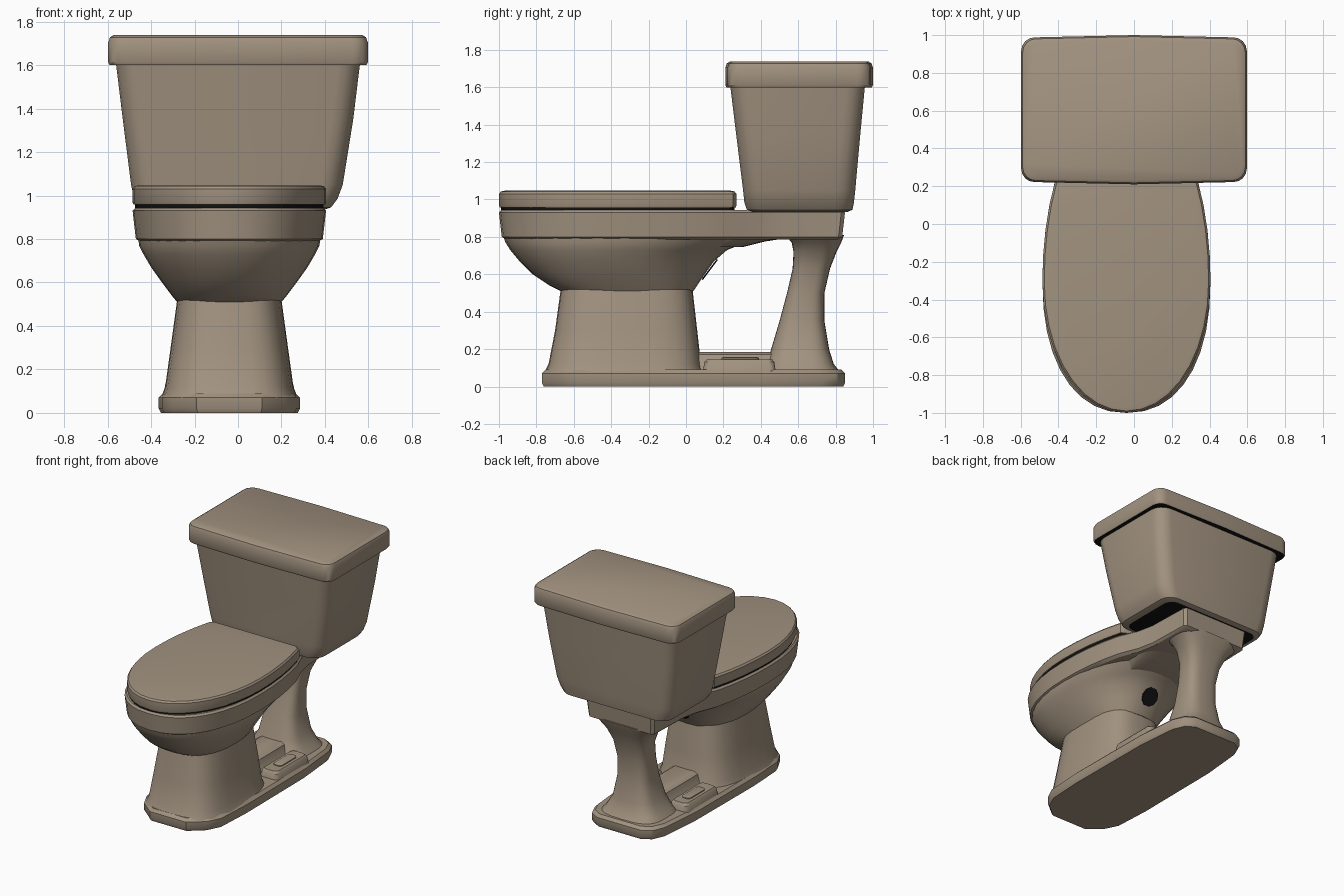
import bpy, bmesh, math
from mathutils import Vector, Matrix

cube = bpy.data.objects.get("Cube")
if cube:
    bpy.data.objects.remove(cube, do_unlink=True)


def material(name, rgb):
    m = bpy.data.materials.new(name)
    m.use_nodes = True
    color = (*rgb, 1)
    m.diffuse_color = color
    m.node_tree.nodes["Principled BSDF"].inputs["Base Color"].default_value = color
    return m


CERAMIC = material("warm beige ceramic", (0.36, 0.29, 0.215))
DARK = material("dark gap", (0.006, 0.006, 0.006))
BOWL_X = -0.04


def loft(name, rings, mat=CERAMIC, angle=32, dark_bottom=False):
    """Skin a stack of equal-length rings and cap both ends."""
    bm = bmesh.new()
    loops = [[bm.verts.new(p) for p in ring] for ring in rings]
    for a, b in zip(loops, loops[1:]):
        for i in range(len(a)):
            j = (i + 1) % len(a)
            bm.faces.new((a[i], a[j], b[j], b[i]))
    bottom = bm.faces.new(loops[0][::-1])
    bm.faces.new(loops[-1])
    if dark_bottom:
        bottom.material_index = 1
    bmesh.ops.recalc_face_normals(bm, faces=bm.faces)
    me = bpy.data.meshes.new(name)
    bm.to_mesh(me)
    bm.free()
    me.materials.append(mat)
    if dark_bottom:
        me.materials.append(DARK)
    ob = bpy.data.objects.new(name, me)
    bpy.context.collection.objects.link(ob)
    bpy.ops.object.select_all(action='DESELECT')
    ob.select_set(True)
    bpy.context.view_layer.objects.active = ob
    bpy.ops.object.shade_smooth_by_angle(angle=math.radians(angle))
    return ob


def oval(z, y0, y1, hw, n=2.0, cx=BOWL_X, count=32):
    """Superellipse ring; a higher n is squarer."""
    pts = []
    for i in range(count):
        t = math.tau * i / count
        c, s = math.cos(t), math.sin(t)
        x = math.copysign(abs(c) ** (2 / n), c) * hw
        y = math.copysign(abs(s) ** (2 / n), s) * (y1 - y0) / 2
        pts.append((cx + x, (y0 + y1) / 2 + y, z))
    return pts


def rounded(z, y0, y1, hw, r, cx=0, bow=0.0, seg=4):
    """Rounded rectangle ring with gently bowed front and back."""
    pts = []
    corners = ((hw - r, y1 - r), (r - hw, y1 - r), (r - hw, y0 + r), (hw - r, y0 + r))
    for q, (x, y) in enumerate(corners):
        for k in range(seg + 1):
            t = math.pi / 2 * (q + k / seg)
            pts.append((cx + x + r * math.cos(t), y + r * math.sin(t), z))
        if q == 0:
            pts.append((cx, y1 + bow, z))
        if q == 2:
            pts.append((cx, y0 - bow, z))
    return pts


def mirrored(half):
    """Closed outline from (y, half width) pairs running front to back."""
    return [(w, y) for y, w in half] + [(-w, y) for y, w in reversed(half) if w > 0]


def slab(name, outline, levels, **kw):
    """Stack an outline at (z, inset) levels."""
    ys = [y for _, y in outline]
    mid = (min(ys) + max(ys)) / 2
    hw, hl = max(x for x, _ in outline), max(ys) - mid
    rings = [[(BOWL_X + x * (1 - d / hw), mid + (y - mid) * (1 - d / hl), z)
              for x, y in outline] for z, d in levels]
    return loft(name, rings, **kw)


def egg(width, n, back, steps=9):
    """Half profile of the bowl: round front, long tapering back."""
    half = []
    for i in range(steps + 1):
        t = math.pi / 2 * i / steps
        half.append((-0.3 - 0.7 * math.cos(t) ** (2 / n), width * math.sin(t) ** (2 / n)))
    for i in range(1, 5):
        y = -0.3 + (back + 0.3) * i / 4
        half.append((y, width * math.sqrt(1 - (y + 0.3) ** 2)))
    return half


# Foot plate
foot = mirrored([(-0.77, 0.15), (-0.68, 0.26), (-0.58, 0.31), (-0.3, 0.325),
                 (0.4, 0.32), (0.72, 0.29), (0.81, 0.25), (0.85, 0.18)])
slab("foot_plate", foot, [(0, 0.01), (0.02, 0), (0.07, 0), (0.09, 0.02)])

# Front pedestal
loft("pedestal", [oval(0.07, -0.76, 0.1, 0.315, 3.2), oval(0.12, -0.735, 0.08, 0.295, 3.2),
                  oval(0.3, -0.70, 0.06, 0.27, 3.2), oval(0.52, -0.67, 0.035, 0.24, 3)])

# Bowl belly
loft("bowl", [oval(0.51, -0.67, 0.04, 0.24, 2.6), oval(0.54, -0.73, 0.06, 0.265, 2.5),
              oval(0.6, -0.82, 0.10, 0.31, 2.3), oval(0.67, -0.89, 0.15, 0.36, 2.2),
              oval(0.73, -0.94, 0.22, 0.395, 2.2), oval(0.77, -0.965, 0.32, 0.415, 2.2),
              oval(0.81, -0.98, 0.38, 0.42, 2.2)])

# Rim that runs back into the tank shelf
rim = mirrored(egg(0.445, 2.25, 0.22) + [(0.38, 0.315), (0.5, 0.29), (0.83, 0.28), (0.85, 0.26)])
slab("rim_and_shelf", rim, [(0.785, 0.04), (0.8, 0.015), (0.86, 0.008), (0.93, 0), (0.943, 0.012)])

# Closed seat lid with a dark gap beneath it
lid = mirrored(egg(0.445, 2.05, 0.25) + [(0.27, 0.34)])
slab("seat_gap", lid, [(0.94, 0.012), (0.962, 0.012)], mat=DARK)
slab("seat_lid", lid, [(0.958, 0.004), (0.968, 0), (1.03, 0), (1.043, 0.01), (1.047, 0.03)])

# Rear pillar
loft("rear_pillar", [oval(z, y0, y1, hw, 3.2) for z, y0, y1, hw in (
    (0.07, 0.40, 0.83, 0.25), (0.12, 0.43, 0.79, 0.21), (0.2, 0.455, 0.765, 0.16),
    (0.35, 0.50, 0.74, 0.13), (0.5, 0.54, 0.74, 0.125), (0.63, 0.57, 0.77, 0.14),
    (0.72, 0.575, 0.805, 0.18), (0.77, 0.565, 0.83, 0.225), (0.81, 0.53, 0.845, 0.27))])

# Web under the shelf, joining bowl and pillar
loft("shelf_web", [oval(0.745, 0.0, 0.3, 0.22, 3), oval(0.775, 0.0, 0.42, 0.26, 3),
                   oval(0.8, 0.0, 0.58, 0.28, 3)])

# Ridge along the foot between pedestal and pillar
loft("foot_ridge", [rounded(z, -0.05, 0.55, hw, 0.03, BOWL_X)
                    for z, hw in ((0.08, 0.15), (0.12, 0.12), (0.17, 0.105), (0.185, 0.08))])

# Bolt covers on both sides
for side, sx in (("left", 1), ("right", -1)):
    x = BOWL_X + sx * 0.225
    loft(side + "_bolt_cover", [rounded(z, 0.09 + d, 0.48 - d, 0.078 - d, 0.03, x)
                                for z, d in ((0.08, 0), (0.13, 0.008), (0.145, 0.02))])
    loft(side + "_bolt_cap", [rounded(z, 0.19 + d, 0.39 - d, 0.035 - d, 0.025, x)
                              for z, d in ((0.14, 0), (0.152, 0), (0.157, 0.008))])

# Dark outlet at the back of the bowl
outlet = loft("outlet_opening", [oval(z, -0.07, 0.07, 0.065, cx=0, count=10)
                                 for z in (-0.004, 0.004)], mat=DARK)
normal = Vector((0, 0.8, -0.6))
outlet.matrix_world = Matrix.Translation((BOWL_X, 0.127, 0.625)) @ \
    normal.to_track_quat('Z', 'Y').to_matrix().to_4x4()

# Tank
loft("tank", [rounded(0.932, 0.36, 0.86, 0.40, 0.07, -0.015),
              rounded(0.945, 0.325, 0.89, 0.44, 0.09, -0.012),
              rounded(0.985, 0.312, 0.898, 0.468, 0.1, -0.01),
              rounded(1.05, 0.305, 0.905, 0.487, 0.1, -0.005),
              rounded(1.35, 0.268, 0.932, 0.53, 0.1),
              rounded(1.62, 0.235, 0.958, 0.563, 0.1)], dark_bottom=True)

# Tank lid
loft("tank_lid", [rounded(z, 0.222 + d, 0.988 - d, 0.597 - d, 0.07, 0, 0.012)
                  for z, d in ((1.6, 0.006), (1.612, 0), (1.705, 0), (1.728, 0.008), (1.738, 0.025))],
     dark_bottom=True)
